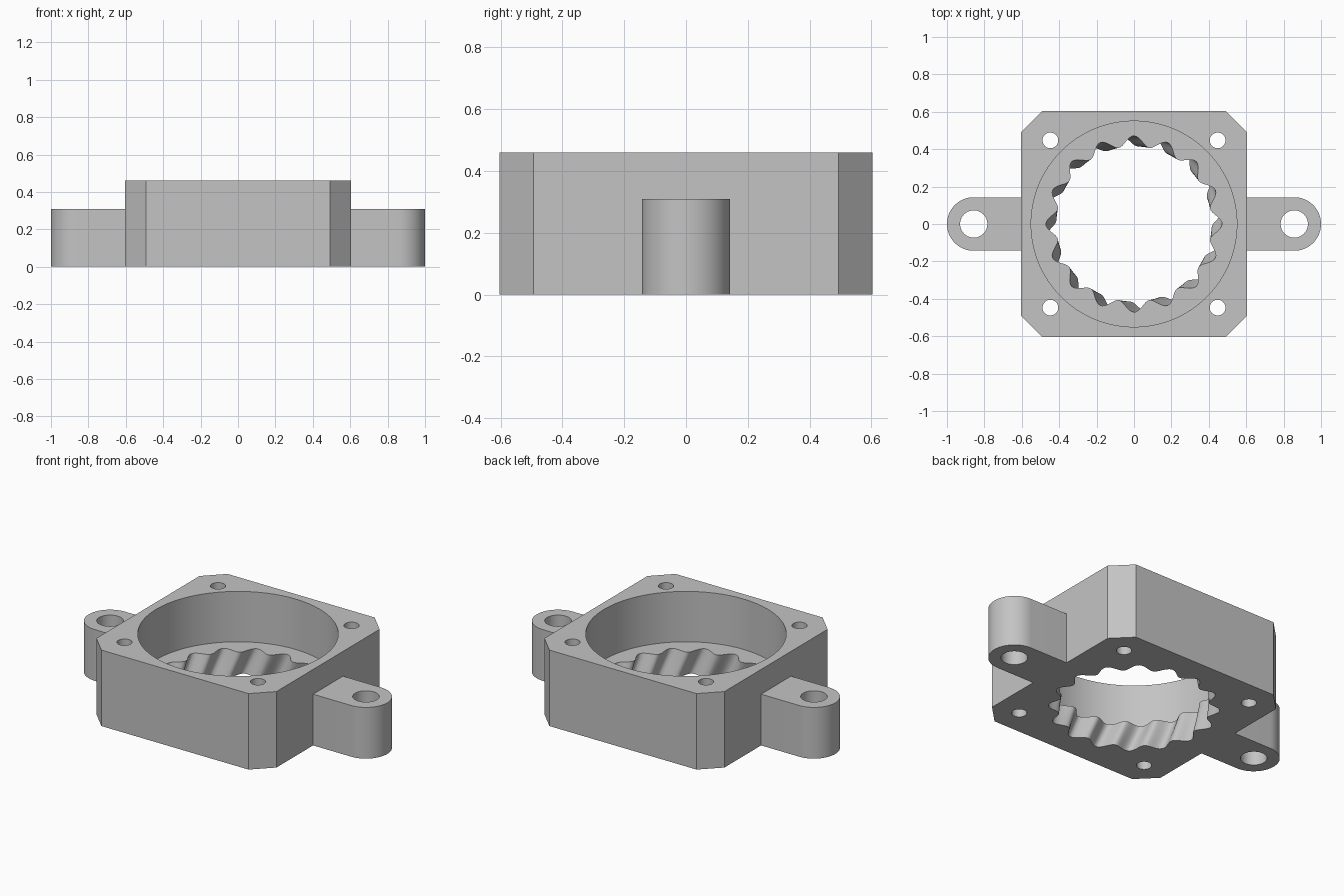
import bpy, bmesh, math
from math import cos, sin, pi

BODY_H, EAR_H, FLOOR = 0.46, 0.31, 0.155   # heights
HALF, CHAMFER = 0.603, 0.11                # square body outline
TEETH, TWIST = 16, math.radians(8.5)       # helical groove count and twist

if "Cube" in bpy.data.objects:
    bpy.data.objects.remove(bpy.data.objects["Cube"])

grey = bpy.data.materials.new("plain grey")
grey.use_nodes = True
colour = (0.55, 0.55, 0.55, 1)
grey.diffuse_color = colour
grey.node_tree.nodes["Principled BSDF"].inputs["Base Color"].default_value = colour


def loft(name, section, z0, z1, layers=1):
    """Solid through stacked copies of section(z), a list of (x, y)."""
    bm = bmesh.new()
    rings = []
    for i in range(layers + 1):
        z = z0 + (z1 - z0) * i / layers
        rings.append([bm.verts.new((x, y, z)) for x, y in section(z)])
    n = len(rings[0])
    for low, high in zip(rings, rings[1:]):
        for k in range(n):
            j = (k + 1) % n
            bm.faces.new((low[k], low[j], high[j], high[k]))
    bm.faces.new(rings[0][::-1])
    bm.faces.new(rings[-1])
    mesh = bpy.data.meshes.new(name)
    bm.to_mesh(mesh)
    bm.free()
    mesh.materials.append(grey)
    obj = bpy.data.objects.new(name, mesh)
    bpy.context.collection.objects.link(obj)
    return obj


def arc(cx, cy, r, start, end, n):
    return [(cx + r * cos(start + (end - start) * i / n),
             cy + r * sin(start + (end - start) * i / n)) for i in range(n + 1)]


def cylinder(name, cx, cy, r, z0, z1, n=48):
    return loft(name, lambda z: arc(cx, cy, r, 0, 2 * pi, n)[:-1], z0, z1)


def cut(obj, cutter):
    cutter.hide_render = True
    bpy.ops.object.select_all(action="DESELECT")
    bpy.context.view_layer.objects.active = obj
    obj.select_set(True)
    mod = obj.modifiers.new("cut", "BOOLEAN")
    mod.operation, mod.solver, mod.object = "DIFFERENCE", "EXACT", cutter
    bpy.ops.object.modifier_apply(modifier=mod.name)
    bpy.data.objects.remove(cutter)


def finish(obj):
    bpy.ops.object.select_all(action="DESELECT")
    bpy.context.view_layer.objects.active = obj
    obj.select_set(True)
    bpy.ops.object.shade_smooth_by_angle(angle=math.radians(30))


def body_outline(z):
    a, b = HALF, HALF - CHAMFER
    return [(a, -b), (a, b), (b, a), (-b, a), (-a, b), (-a, -b), (-b, -a), (b, -a)]


def groove_outline(z):
    # Wavy ring whose grooves turn clockwise as they rise
    n = TEETH * 16
    shift = pi / 2 + TWIST * (1 - z / FLOOR)
    points = []
    for i in range(n):
        t = 2 * pi * i / n
        r = 0.443 + 0.028 * cos(TEETH * t)
        points.append((r * cos(t + shift), r * sin(t + shift)))
    return points


# Square body with round bore, helical grooves and corner screw holes
body = loft("ring_housing", body_outline, 0, BODY_H)
cut(body, cylinder("bore_cutter", 0, 0, 0.55, FLOOR, BODY_H + 0.1, 128))
cut(body, loft("groove_cutter", groove_outline, -0.03, FLOOR + 0.03, 8))
for sx in (-1, 1):
    for sy in (-1, 1):
        cut(body, cylinder("screw_cutter", sx * 0.447, sy * 0.447, 0.042, -0.1, BODY_H + 0.1, 32))
finish(body)

# Rounded mounting ears on both sides
for side, s in (("left", 1), ("right", -1)):
    def ear_outline(z):
        points = [(HALF, -0.143)] + arc(0.857, 0, 0.143, -pi / 2, pi / 2, 32) + [(HALF, 0.143)]
        return [(s * x, s * y) for x, y in points]
    ear = loft(side + "_mounting_ear", ear_outline, 0, EAR_H)
    cut(ear, cylinder("ear_hole_cutter", s * 0.857, 0, 0.073, -0.1, EAR_H + 0.1))
    finish(ear)
